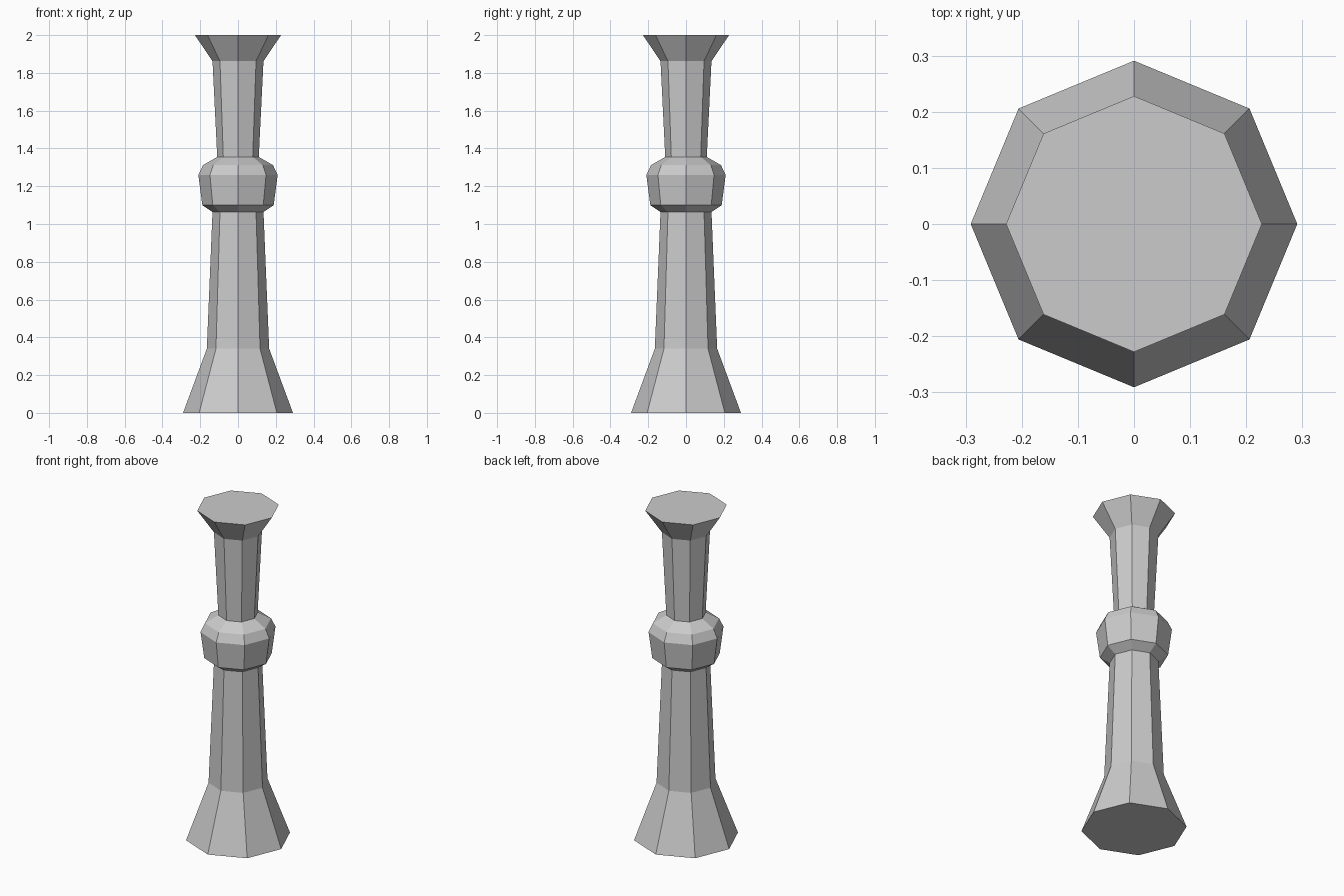
import bpy, bmesh
from math import cos, sin, pi

if "Cube" in bpy.data.objects:
    bpy.data.objects.remove(bpy.data.objects["Cube"])

SIDES = 8


def lathe(name, profile):
    """Revolve (radius, z) points into a closed faceted solid."""
    bm = bmesh.new()
    rings = [[bm.verts.new((r * cos(2 * pi * i / SIDES), r * sin(2 * pi * i / SIDES), z))
              for i in range(SIDES)] for r, z in profile]
    for low, high in zip(rings, rings[1:]):
        for i in range(SIDES):
            j = (i + 1) % SIDES
            bm.faces.new((low[i], low[j], high[j], high[i]))
    bm.faces.new(rings[0][::-1])
    bm.faces.new(rings[-1])
    mesh = bpy.data.meshes.new(name)
    bm.to_mesh(mesh)
    bm.free()
    obj = bpy.data.objects.new(name, mesh)
    bpy.context.collection.objects.link(obj)
    return obj


# One continuous column: flared foot, lower shaft, collar, upper shaft, flared top
lathe("column", [
    (0.291, 0.0), (0.165, 0.34),
    (0.135, 1.063),
    (0.189, 1.10), (0.21, 1.26), (0.185, 1.312), (0.11, 1.355),
    (0.135, 1.862), (0.228, 2.0),
])
